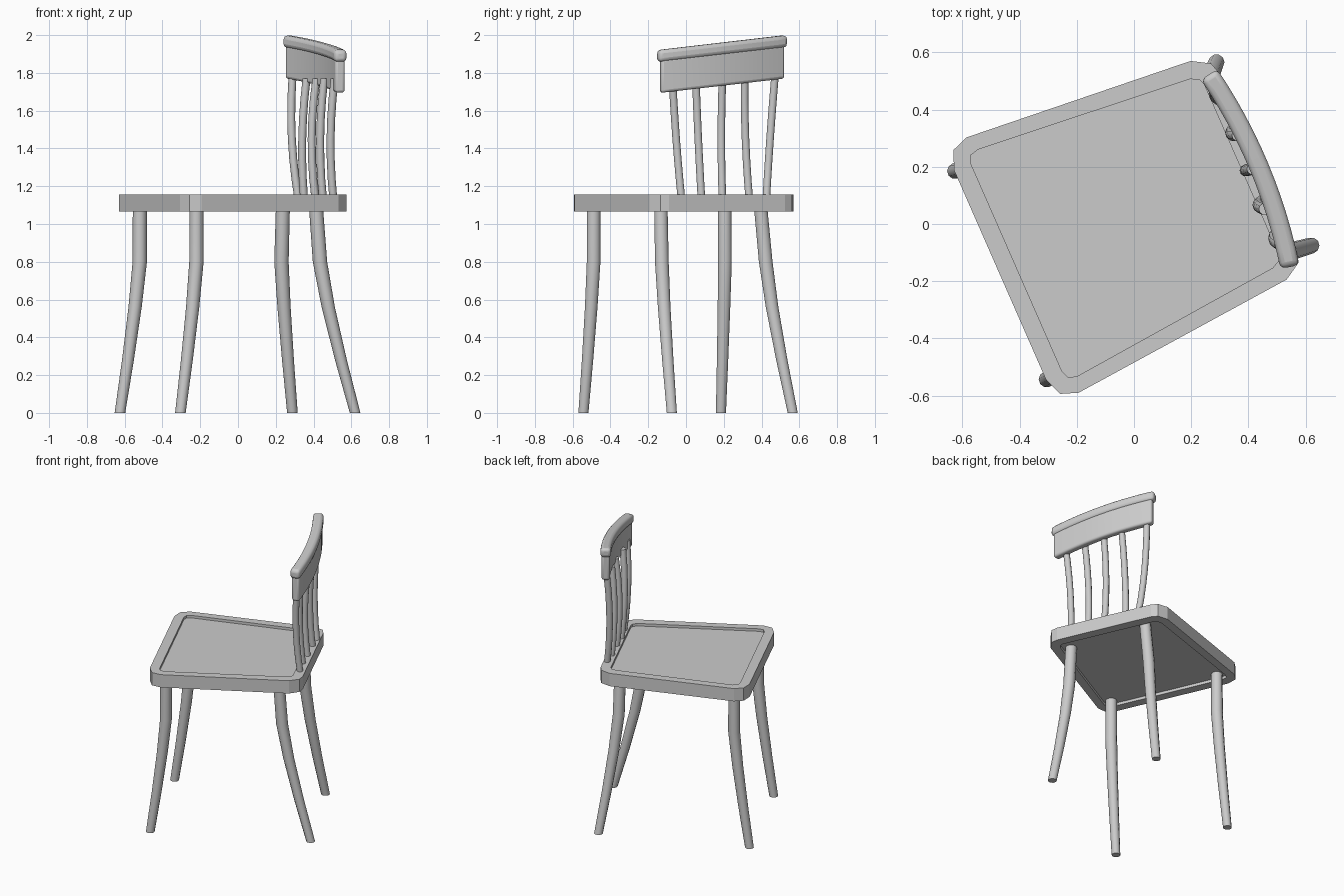
import bpy, bmesh, math
from mathutils import Vector

if "Cube" in bpy.data.objects:
    bpy.data.objects.remove(bpy.data.objects["Cube"])

BACK = Vector((0.916, 0.402))    # toward the chair's back
SIDE = Vector((0.402, -0.916))   # across the chair


def finish(name, bm, bevel=0.0, smooth=True):
    bmesh.ops.recalc_face_normals(bm, faces=bm.faces)
    me = bpy.data.meshes.new(name)
    bm.to_mesh(me)
    bm.free()
    ob = bpy.data.objects.new(name, me)
    bpy.context.collection.objects.link(ob)
    if bevel:
        mod = ob.modifiers.new("rounded_edges", 'BEVEL')
        mod.width, mod.segments, mod.limit_method = bevel, 3, 'ANGLE'
        mod.angle_limit = math.radians(40)
    if smooth:
        bpy.ops.object.select_all(action='DESELECT')
        ob.select_set(True)
        bpy.context.view_layer.objects.active = ob
        bpy.ops.object.shade_smooth_by_angle(angle=math.radians(40))
    return ob


def loft(name, rings, **kw):
    """Skin a list of equal-length point rings and cap both ends."""
    bm = bmesh.new()
    vs = [[bm.verts.new(p) for p in r] for r in rings]
    n = len(rings[0])
    for a, b in zip(vs, vs[1:]):
        for i in range(n):
            j = (i + 1) % n
            bm.faces.new((a[i], a[j], b[j], b[i]))
    bm.faces.new(vs[0][::-1])
    bm.faces.new(vs[-1])
    return finish(name, bm, **kw)


def rod(name, stations, sides):
    """Round rod through (x, y, z, radius) stations."""
    loft(name, [[(x + r * math.cos(2 * math.pi * i / sides),
                  y + r * math.sin(2 * math.pi * i / sides), z)
                 for i in range(sides)] for x, y, z, r in stations])


# Seat: chamfered trapezoid with a shallow recess above and below
def outline(half, z):
    pts = half + [(v, -h) for v, h in reversed(half)]
    return [(*(BACK * v + SIDE * (h - 0.025)), z) for v, h in pts]


outer = [(-.5, .40), (-.474, .465), (-.414, .487), (.41, .417), (.472, .38), (.485, .335)]
inner = [(-.437, .395), (-.426, .424), (-.395, .432), (.382, .36), (.412, .345), (.42, .325)]
loft("seat", [outline(inner, 1.085), outline(inner, 1.065), outline(outer, 1.065),
              outline(outer, 1.155), outline(inner, 1.155), outline(inner, 1.137)], smooth=False)

# Legs: straight to the knee, then splayed to the foot
legs = {
    "front_leg_left": ((-.52, .205), (-.52, .206), (-.625, .185)),
    "front_leg_right": ((-.22, -.489), (-.22, -.489), (-.305, -.543)),
    "back_leg_left": ((.238, .394), (.23, .422), (.288, .565)),
    "back_leg_right": ((.412, -.133), (.434, -.128), (.62, -.075)),
}
for name, (top, knee, foot) in legs.items():
    top, knee, foot = Vector(top), Vector(knee), Vector(foot)
    st = [(*top, 1.10, .037)]
    for s in (0, .3, .65, 1):
        p = knee.lerp(foot, s ** 1.2)
        st.append((*p, .8 * (1 - s), .038 - .010 * s))
    rod(name, st, 10)

# Spindles: bottom, middle and top positions of each bowed rod
spindles = [
    ((.32, .425), (.285, .445), (.288, .47)),
    ((.35, .335), (.34, .315), (.363, .31)),
    ((.41, .193), (.39, .187), (.415, .193)),
    ((.45, .082), (.435, .065), (.457, .052)),
    ((.505, -.024), (.49, -.052), (.512, -.072)),
]
for k, (a, m, b) in enumerate(spindles):
    a, m, b = Vector(a), Vector(m), Vector(b)
    st = []
    for i in range(7):
        t = i / 6
        p = a * (1 - t) * (1 - 2 * t) + m * 4 * t * (1 - t) + b * t * (2 * t - 1)
        st.append((*p, 1.13 + .64 * t, .021))
    rod(f"spindle_{k + 1}", st, 10)


# Backrest: bowed panel with an overhanging rail on top
def bowed_bar(name, t0, t1, half, z0, z1, bevel):
    a, b = Vector((.262, .523)), Vector((.545, -.15))
    d = b - a
    rings = []
    for i in range(13):
        t = t0 + (t1 - t0) * i / 12
        p = a + d * t + BACK * (.036 * 4 * t * (1 - t))
        tan = (d + BACK * (.144 * (1 - 2 * t))).normalized()
        n = Vector((-tan.y, tan.x)) * half
        lift = .116 * (p.y - .187)
        rings.append([(*(p + n), z0 + lift), (*(p - n), z0 + lift),
                      (*(p - n), z1 + lift), (*(p + n), z1 + lift)])
    loft(name, rings, bevel=bevel)


bowed_bar("back_panel", .02, .98, .026, 1.732, 1.91, .014)
bowed_bar("top_rail", 0, 1, .034, 1.896, 1.96, .02)
